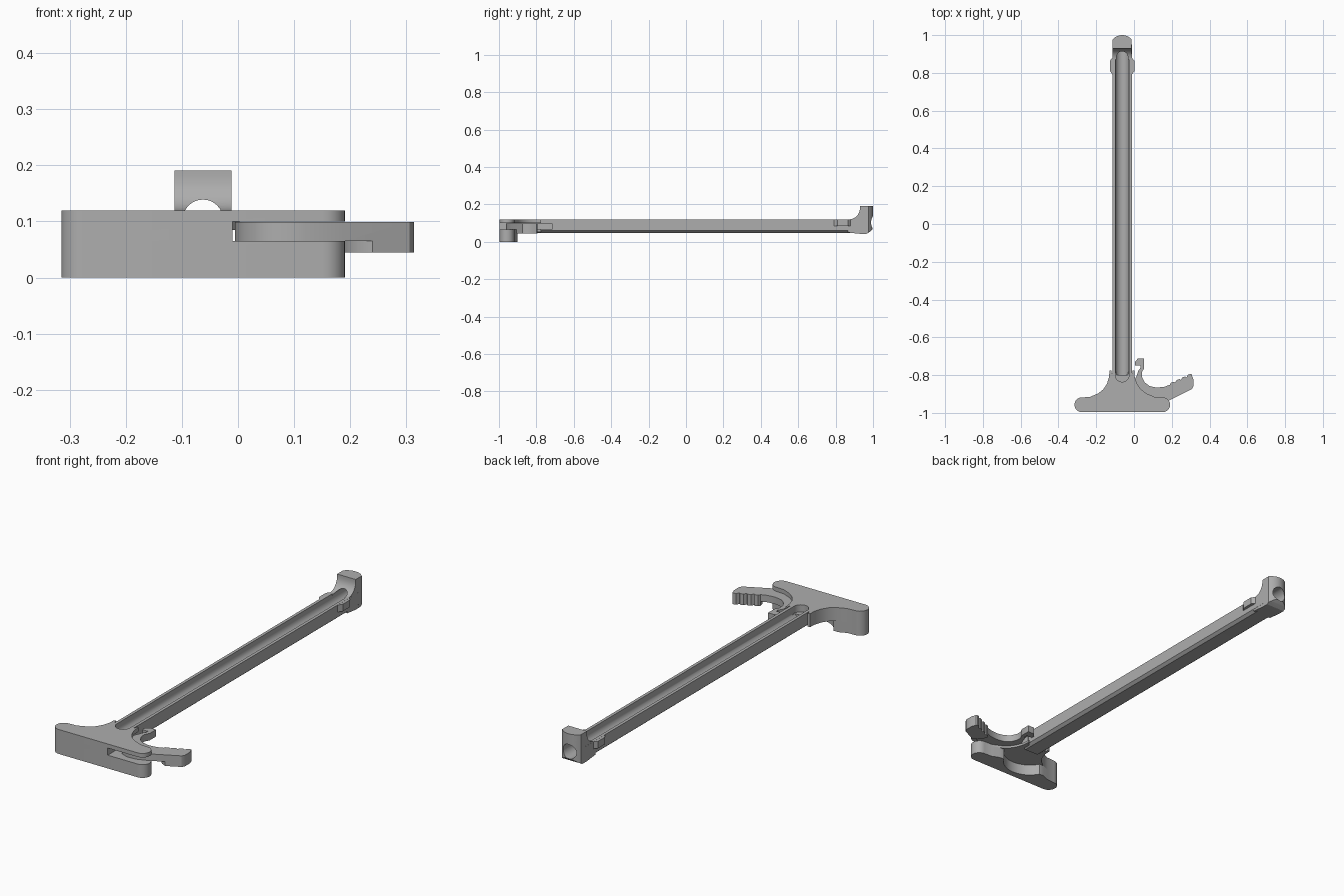
import bpy, bmesh, math
from mathutils import Vector

cube = bpy.data.objects.get("Cube")
if cube:
    bpy.data.objects.remove(cube, do_unlink=True)

GREY = (0.42, 0.42, 0.42, 1)
metal = bpy.data.materials.new("grey metal")
metal.use_nodes = True
metal.diffuse_color = GREY
metal.node_tree.nodes["Principled BSDF"].inputs["Base Color"].default_value = GREY
CX = -0.0625          # centre line of the rod
R = 0.036             # groove radius
GZ = 0.103            # groove axis height


def arc(cx, cy, r, a0, a1, n=12):
    return [(cx + r * math.cos(math.radians(a0 + (a1 - a0) * i / n)),
             cy + r * math.sin(math.radians(a0 + (a1 - a0) * i / n))) for i in range(n + 1)]


def prism(name, pts, lo, hi, axis="z"):
    """Extrude a 2D outline along an axis."""
    place = {"z": lambda a, b, c: (a, b, c),
             "y": lambda a, b, c: (a, c, b),
             "x": lambda a, b, c: (c, a, b)}[axis]
    bm = bmesh.new()
    face = bm.faces.new([bm.verts.new(place(a, b, lo)) for a, b in pts])
    ext = bmesh.ops.extrude_face_region(bm, geom=[face])
    step = Vector(place(0, 0, hi - lo))
    bmesh.ops.translate(bm, vec=step, verts=[g for g in ext["geom"] if isinstance(g, bmesh.types.BMVert)])
    bmesh.ops.recalc_face_normals(bm, faces=bm.faces)
    mesh = bpy.data.meshes.new(name)
    bm.to_mesh(mesh)
    bm.free()
    mesh.materials.append(metal)
    obj = bpy.data.objects.new(name, mesh)
    bpy.context.collection.objects.link(obj)
    return obj


def box(name, x0, x1, y0, y1, z0, z1):
    return prism(name, [(x0, y0), (x1, y0), (x1, y1), (x0, y1)], z0, z1)


def combine(obj, other, operation):
    """Apply a boolean and delete the helper."""
    mod = obj.modifiers.new("bool", "BOOLEAN")
    mod.operation, mod.object, mod.solver = operation, other, "EXACT"
    bpy.context.view_layer.objects.active = obj
    bpy.ops.object.modifier_apply(modifier=mod.name)
    bpy.data.objects.remove(other, do_unlink=True)


# Handle plate: T shape with rounded ends and swept shoulders
left_side = [(-0.19, -0.897), (-0.162, -0.875), (-0.143, -0.845), (-0.132, -0.81), (-0.13, -0.775), (-0.118, -0.775), (-0.118, -0.79)]
right_side = [(-0.007, -0.79), (-0.007, -0.775), (0.002, -0.775), (0.004, -0.81), (0.016, -0.845), (0.036, -0.875), (0.066, -0.897)]
outline = (arc(-0.276, -0.957, 0.039, 270, 90) + [(-0.235, -0.916)] + left_side
           + right_side + [(0.11, -0.916)] + arc(0.152, -0.957, 0.039, 90, -90))
handle = prism("handle", outline, 0.054, 0.12)

# Lower grip bar with a scooped underside recess
lower = prism("lower_bar", outline, 0, 0.07)
combine(lower, box("trim", -1, 1, -0.9, -0.5, -0.1, 0.2), "DIFFERENCE")
combine(lower, prism("scoop", arc(CX, -0.84, 0.125, 0, 352.5, 47), -0.1, 0.0545), "DIFFERENCE")
combine(handle, lower, "UNION")

# Slot for the latch lever
combine(handle, box("latch_slot", -0.01, 0.3, -1.1, -0.6, 0.065, 0.1), "DIFFERENCE")

# Long rod with chamfered lower edges
half = 0.051
section = [(CX - half, 0.12), (CX - half, 0.06), (CX - half + 0.014, 0.048),
           (CX + half - 0.014, 0.048), (CX + half, 0.06), (CX + half, 0.12)]
rod = prism("rod", section, -0.83, 0.95, "y")
combine(handle, rod, "UNION")

# Raised end block: fillet in front, rounded at the far end
profile = ([(0.865, 0.05), (0.865, 0.12)] + arc(0.87, 0.18, 0.06, -90, 0, 8)
           + [(0.93, 0.191), (1.0, 0.191), (1.0, 0.07), (0.985, 0.055), (0.965, 0.043), (0.93, 0.043)])
block = prism("end_block", profile, CX - half + 0.0005, CX + half - 0.0005, "x")
end_shape = [(CX - 0.1, 0.8), (CX + 0.1, 0.8), (CX + 0.1, 0.93)] + arc(CX, 0.934, 0.066, 45, 135, 14) + [(CX - 0.1, 0.93)]
combine(block, prism("end_round", end_shape, 0, 0.3), "INTERSECT")
combine(handle, block, "UNION")

# Guide lugs on both sides
for s in (-1, 1):
    lug = [(CX + s * a, b) for a, b in ((0.03, 0.79), (0.051, 0.79), (0.065, 0.81), (0.065, 0.865), (0.051, 0.88), (0.03, 0.88))]
    combine(handle, prism("lug", lug, 0.085, 0.1195), "UNION")

# Groove along the top, continuing as a bore through the end block
groove = [(CX - R, 0.16)] + arc(CX, GZ, R, 180, 360, 20) + [(CX + R, 0.16)]
combine(handle, prism("groove", groove, -0.8, 0.87, "y"), "DIFFERENCE")
combine(handle, prism("bore", arc(CX, GZ, R, 0, 348.75, 31), 0.8, 1.1, "y"), "DIFFERENCE")
combine(handle, prism("groove_end", arc(CX, -0.8, R, 0, 348.75, 31), 0.085, 0.2), "DIFFERENCE")

# Latch lever: hook, curved arm and notched finger pad
grip = []
for i in range(4):
    x, y = 0.19 + i * 0.03, -0.851 + i * 0.014
    grip += [(x, y), (x + 0.006, y + 0.011), (x + 0.022, y + 0.016), (x + 0.027, y + 0.011)]
tip = grip + [(0.308, -0.807), (0.314, -0.82), (0.314, -0.86), (0.306, -0.874)]
hook = [(0.015, -0.8), (0.024, -0.775), (0.034, -0.762), (0.034, -0.748), (0.004, -0.748), (0.004, -0.73),
        (0.02, -0.713), (0.054, -0.713), (0.054, -0.762), (0.042, -0.785)]
arm = [(0.043, -0.81), (0.056, -0.838), (0.082, -0.858), (0.12, -0.866), (0.16, -0.862)]
inner = [(0.19, -0.932), (0.12, -0.958), (0.07, -0.962), (0.035, -0.948), (0.01, -0.92), (-0.005, -0.88), (0.0, -0.83)]
lever = prism("latch_lever", hook + arm + tip + inner, 0.0655, 0.0995)
pad = prism("finger_pad", tip + [(0.24, -0.907), (0.213, -0.895), (0.197, -0.875)], 0.045, 0.08)
combine(lever, pad, "UNION")

for obj in (handle, lever):
    bpy.ops.object.select_all(action="DESELECT")
    obj.select_set(True)
    bpy.context.view_layer.objects.active = obj
    bpy.ops.object.shade_smooth_by_angle(angle=math.radians(30))
